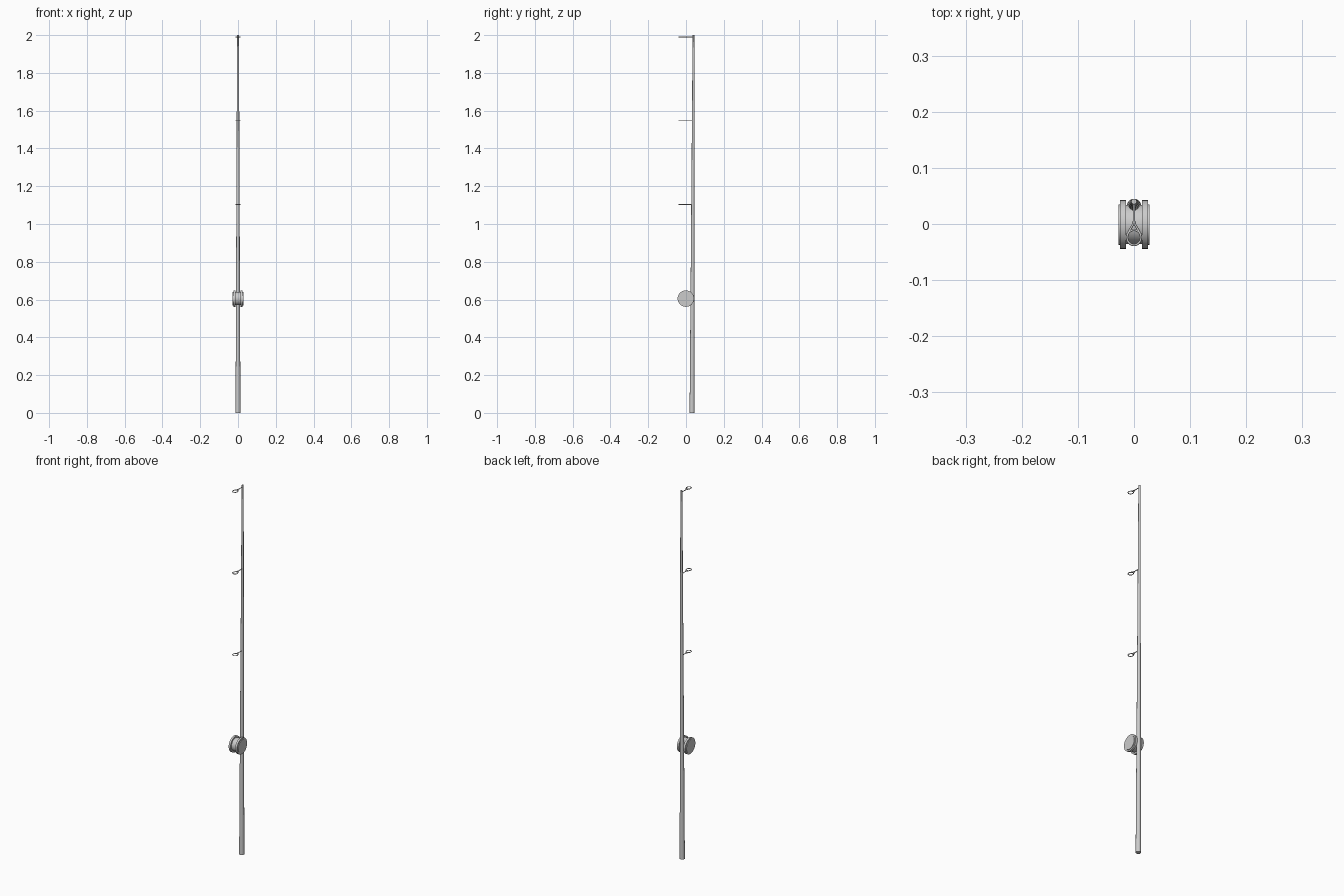
import bpy, math
from mathutils import Matrix

if "Cube" in bpy.data.objects:
    bpy.data.objects.remove(bpy.data.objects["Cube"])

def mesh_object(name, verts, faces, smooth=True):
    me = bpy.data.meshes.new(name)
    me.from_pydata(verts, [], faces)
    ob = bpy.data.objects.new(name, me)
    bpy.context.collection.objects.link(ob)
    bpy.context.view_layer.objects.active = ob
    ob.select_set(True)
    if smooth:
        bpy.ops.object.shade_smooth_by_angle(angle=math.radians(35))
    ob.select_set(False)
    return ob

def loft(name, rings, n):
    """Join (centre_y, radius, height) circles along z into a capped solid."""
    verts = [(r * math.cos(2 * math.pi * k / n), y + r * math.sin(2 * math.pi * k / n), z)
             for y, r, z in rings for k in range(n)]
    faces = [(i * n + k, i * n + (k + 1) % n, (i + 1) * n + (k + 1) % n, (i + 1) * n + k)
             for i in range(len(rings) - 1) for k in range(n)]
    last = (len(rings) - 1) * n
    faces += [tuple(reversed(range(n))), tuple(range(last, last + n))]
    return mesh_object(name, verts, faces)

def wire(name, paths, radius, z):
    cu = bpy.data.curves.new(name, 'CURVE')
    cu.dimensions = '3D'
    cu.bevel_depth = radius
    cu.bevel_resolution = 2
    cu.use_fill_caps = True
    for pts, closed in paths:
        sp = cu.splines.new('POLY')
        sp.points.add(len(pts) - 1)
        for p, (x, y) in zip(sp.points, pts):
            p.co = (x, y, 0, 1)
        sp.use_cyclic_u = closed
        sp.use_smooth = True
    ob = bpy.data.objects.new(name, cu)
    ob.location.z = z
    bpy.context.collection.objects.link(ob)

# Tapered rod, straight along its back edge
loft("rod", [(0.032, 0.013, 0.0), (0.040, 0.005, 2.0)], 16)

# Reel: stepped spool profile revolved, then laid across x
profile = [(0.036, -0.028), (0.036, -0.025), (0.0435, -0.025), (0.0435, -0.014),
           (0.035, -0.014), (0.035, 0.014), (0.0435, 0.014), (0.0435, 0.025),
           (0.036, 0.025), (0.036, 0.028)]
reel = loft("reel", [(0, r, h) for r, h in profile], 32)
reel.data.transform(Matrix.Translation((0, -0.001, 0.605)) @ Matrix.Rotation(math.pi / 2, 4, 'Y'))

# Line guides: wire loop on a stem with a small forked neck
ring = [(0.0125 * math.cos(a), -0.024 + 0.0135 * math.sin(a))
        for a in (2 * math.pi * k / 24 for k in range(24))]
stem = [(0, 0.038), (0, 0.002)]
forks = [[(0, 0.006), (s * 0.002, -0.001), (s * 0.006, -0.008), (s * 0.0115, -0.018)] for s in (-1, 1)]
for i, z in enumerate((1.103, 1.547, 1.99)):
    wire(f"line_guide_{i + 1}", [(ring, True), (stem, False)] + [(f, False) for f in forks], 0.002, z)
